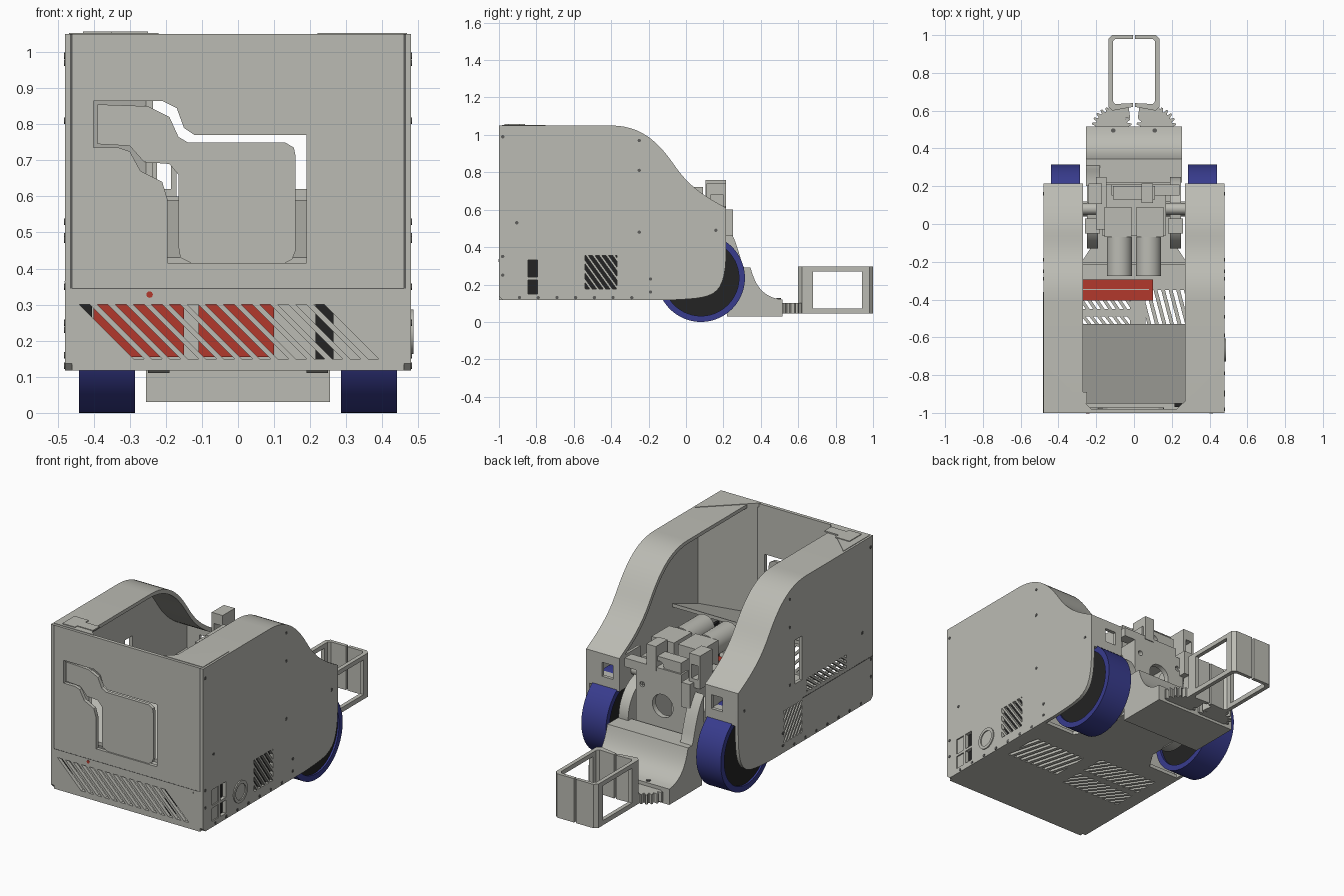
import bpy, bmesh, math
from mathutils import Vector
from mathutils.geometry import interpolate_bezier


def material(name, rgb):
    m = bpy.data.materials.new(name)
    m.diffuse_color = (*rgb, 1)
    return m


GREY = material("warm grey", (0.50, 0.50, 0.455))
BLUE = material("tire blue", (0.04, 0.045, 0.27))
BLACK = material("black", (0.017, 0.017, 0.017))
RED = material("battery red", (0.45, 0.04, 0.025))
DARK = material("seam grey", (0.11, 0.11, 0.105))

# maps a 2D profile (u, v) and a depth w to space
PLACE = {'x': lambda u, v, w: (w, u, v), 'y': lambda u, v, w: (u, w, v), 'z': lambda u, v, w: (u, v, w)}


def prism(name, polys, axis, a, b, mat=GREY):
    """Extrude one or several outlines along an axis from a to b."""
    if not isinstance(polys[0][0], (tuple, list, Vector)):
        polys = [polys]
    bm = bmesh.new()
    for pts in polys:
        lo = [bm.verts.new(PLACE[axis](p[0], p[1], a)) for p in pts]
        hi = [bm.verts.new(PLACE[axis](p[0], p[1], b)) for p in pts]
        bm.faces.new(lo)
        bm.faces.new(hi[::-1])
        for i in range(len(pts)):
            j = (i + 1) % len(pts)
            bm.faces.new((lo[j], lo[i], hi[i], hi[j]))
    bmesh.ops.recalc_face_normals(bm, faces=bm.faces[:])
    me = bpy.data.meshes.new(name)
    bm.to_mesh(me)
    bm.free()
    ob = bpy.data.objects.new(name, me)
    me.materials.append(mat)
    bpy.context.collection.objects.link(ob)
    return ob


def rect(u0, u1, v0, v1):
    return [(u0, v0), (u1, v0), (u1, v1), (u0, v1)]


def circle(u, v, r, n=40):
    return [(u + r * math.cos(2 * math.pi * i / n), v + r * math.sin(2 * math.pi * i / n)) for i in range(n)]


def box(name, x0, x1, y0, y1, z0, z1, mat=GREY):
    return prism(name, rect(x0, x1, y0, y1), 'z', z0, z1, mat)


def cut(ob, polys, axis, a, b):
    cutter = prism("cutter", polys, axis, a, b, ob.data.materials[0])
    mod = ob.modifiers.new("cut", 'BOOLEAN')
    mod.operation, mod.solver, mod.object = 'DIFFERENCE', 'EXACT', cutter
    dg = bpy.context.evaluated_depsgraph_get()
    me = bpy.data.meshes.new_from_object(ob.evaluated_get(dg))
    ob.modifiers.clear()
    ob.data = me
    bpy.data.objects.remove(cutter)
    return ob


def bez(p0, h0, h1, p1, n=14):
    return [(p.x, p.y) for p in interpolate_bezier(*[Vector((*p, 0)) for p in (p0, h0, h1, p1)], n)]


def slits(u0, u1, v0, v1, pitch, width, lean):
    """Slanted slots filling a rectangle, clipped at its ends."""
    out = []
    start = u0 - max(lean, 0) + 0.004
    for i in range(int((u1 - u0 + abs(lean)) / pitch) + 1):
        t = start + i * pitch
        poly = [(t + lean, v0), (t + lean + width, v0), (t + width, v1), (t, v1)]
        for s, lim in ((1, u0), (-1, -u1)):
            res = []
            for p, q in zip(poly, poly[1:] + poly[:1]):
                dp, dq = s * p[0] - lim, s * q[0] - lim
                if dp >= 0:
                    res.append(p)
                if dp * dq < 0:
                    k = dp / (dp - dq)
                    res.append((p[0] + k * (q[0] - p[0]), p[1] + k * (q[1] - p[1])))
            poly = res
            if len(poly) < 3:
                break
        if len(poly) >= 3:
            out.append(poly)
    return out


# --- side panels and curved fender tops
top = [(-1, 1.05)] + bez((-0.4, 1.05), (-0.23, 1.05), (-0.14, 0.95), (-0.06, 0.835)) \
    + bez((-0.06, 0.835), (0, 0.75), (0.06, 0.69), (0.215, 0.61))[1:]
side = top + bez((0.215, 0.40), (0.215, 0.12), (0.15, 0.13), (-0.08, 0.117)) + [(-0.98, 0.117), (-1, 0.137)]
strip = top + [(0.215, 0.42), (0.195, 0.42), (0.195, 0.60)] + [(y - 0.012, z - 0.02) for y, z in top[-2:0:-1]] + [(-1, 1.03)]
for s, tag in ((1, "right"), (-1, "left")):
    panel = prism(tag + "_side_panel", side, 'x', s * 0.46, s * 0.48)
    if s > 0:
        vent = slits(-0.54, -0.37, 0.175, 0.355, 0.036, 0.022, 0.13)
        ports = [rect(-0.92, -0.86, 0.24, 0.33), rect(-0.92, -0.86, 0.15, 0.225),
                 rect(-0.845, -0.795, 0.24, 0.33), rect(-0.845, -0.795, 0.15, 0.225)]
        cut(panel, vent + ports, 'x', 0.4, 0.6)
        prism("port_insert", ports[:2], 'x', 0.455, 0.473)
        prism("port_back", rect(-0.93, -0.785, 0.14, 0.34), 'x', 0.44, 0.455, BLACK)
        prism("vent_back", rect(-0.55, -0.36, 0.165, 0.365), 'x', 0.44, 0.459, BLACK)
        ring = prism("round_port", circle(-0.667, 0.225, 0.062), 'x', 0.47, 0.486)
        cut(ring, circle(-0.667, 0.225, 0.045), 'x', 0.478, 0.5)
    else:
        holes = slits(-0.36, -0.2, 0.17, 0.355, 0.03, 0.016, 0.13)
        holes += slits(-0.76, -0.4, 0.385, 0.46, 0.04, 0.02, -0.1) + [rect(-0.36, -0.295, 0.47, 0.72)]
        cut(panel, holes, 'x', -0.6, -0.4)
        prism("left_seam", rect(-1, -0.36, 0.362, 0.366), 'x', -0.481, -0.479, DARK)
    screws = [(-0.98, 0.99), (-0.25, 0.97), (-0.25, 0.81), (-0.25, 0.48), (0.16, 0.49), (-0.905, 0.53),
              (-0.19, 0.23), (-0.19, 0.16), (-0.98, 0.35), (-0.98, 0.25)] + [(-0.89 + 0.1 * i, 0.13) for i in range(7)]
    prism(tag + "_screws", [circle(y, z, 0.009, 12) for y, z in screws], 'x', s * 0.479, s * 0.482, DARK)
    fender = prism(tag + "_fender_top", strip, 'x', s * 0.27, s * 0.46)
    cut(fender, rect(*sorted((s * 0.31, s * 0.38)), 0.48, 0.56), 'y', 0.15, 0.3)
    prism(tag + "_fender_inner_wall", rect(0.02, 0.195, 0.42, 0.61), 'x', s * 0.272, s * 0.287)
    box(tag + "_fender_pocket", s * 0.287, s * 0.46, 0.1, 0.195, 0.45, 0.465)
    # corner bracing
    prism(tag + "_corner_plate", [(s * 0.468, -0.985), (s * 0.468, -0.75), (s * 0.22, -0.985)], 'z', 1.03, 1.053)
    prism(tag + "_corner_wall", [(s * 0.46, -0.78), (s * 0.46, -0.765), (s * 0.235, -0.98), (s * 0.255, -0.98)], 'z', 0.44, 1.03)
    prism(tag + "_front_seam", rect(s * 0.462 - 0.003, s * 0.462 + 0.003, 0.345, 1.05), 'y', -1.001, -0.999, DARK)
    # wheels
    tire = prism(tag + "_tire", circle(0.08, 0.235, 0.235, 72), 'x', s * 0.285, s * 0.44, BLUE)
    cut(tire, circle(0.08, 0.235, 0.203, 72), 'x', s * 0.2, s * 0.5)
    prism(tag + "_wheel_hub", circle(0.08, 0.235, 0.204, 72), 'x', s * 0.30, s * 0.43, BLACK)
    prism(tag + "_axle", circle(0.08, 0.235, 0.04, 24), 'x', s * 0.17, s * 0.31)
prism("latch", [(-0.43, -0.97), (-0.35, -0.97), (-0.35, -0.95), (-0.25, -0.95), (-0.25, -0.89), (-0.34, -0.89),
                (-0.34, -0.86), (-0.43, -0.86)], 'z', 1.05, 1.057)

# --- front wall with shaped opening and slanted grille
front = box("front_wall", -0.46, 0.46, -1, -0.98, 0.117, 1.05)
opening = [(-0.4, 0.865), (-0.21, 0.865), (-0.17, 0.845), (-0.15, 0.79), (-0.12, 0.77), (0.19, 0.77), (0.19, 0.415),
           (-0.195, 0.415), (-0.195, 0.59), (-0.21, 0.64), (-0.27, 0.67), (-0.30, 0.725), (-0.33, 0.735), (-0.4, 0.735)]
grille = [[(x + 0.15, 0.15), (x + 0.18, 0.15), (x + 0.03, 0.3), (x, 0.3)] for x in [-0.44 + 0.05 * i for i in range(14)]]
cut(front, [opening] + grille, 'y', -1.1, -0.9)
door = [(-0.39, 0.855), (-0.25, 0.85), (-0.19, 0.82), (-0.165, 0.765), (-0.14, 0.75), (0.13, 0.75), (0.155, 0.735),
        (0.16, 0.71), (0.16, 0.45), (0.15, 0.425), (0.13, 0.415), (-0.13, 0.415), (-0.16, 0.43), (-0.165, 0.46),
        (-0.165, 0.66), (-0.19, 0.69), (-0.26, 0.695), (-0.3, 0.74), (-0.39, 0.745)]
prism("front_door", door, 'y', -0.992, -0.972)
prism("front_lower_seam", rect(-0.46, 0.46, 0.343, 0.346), 'y', -1.001, -0.999, DARK)
prism("status_light", circle(-0.245, 0.328, 0.009, 16), 'y', -1.002, -0.999, RED)
prism("front_screw", circle(0.41, 0.328, 0.009, 16), 'y', -1.002, -0.999)
for x in (-0.43, 0.24):
    box("grille_shadow_block", x - 0.025, x + 0.025, -0.97, -0.93, 0.14, 0.31, BLACK)

# --- floor, sloped tray and bulkhead
floor = prism("floor", [(-0.46, -0.98), (0.46, -0.98), (0.46, -0.19), (0.27, -0.19), (0.2, -0.08), (0.2, 0.22),
                        (-0.2, 0.22), (-0.2, -0.08), (-0.27, -0.19), (-0.46, -0.19)], 'z', 0.117, 0.137)
cut(floor, slits(-0.40, -0.02, -0.45, -0.3, 0.04, 0.02, 0.1) + slits(-0.40, -0.02, -0.62, -0.49, 0.04, 0.02, 0.1)
    + slits(0.06, 0.40, -0.58, -0.35, 0.04, 0.02, 0.06), 'z', 0, 0.3)
prism("sloped_tray", [(-0.95, 0.41), (-0.53, 0.57), (-0.53, 0.59), (-0.95, 0.43)], 'x', -0.455, 0.455)
box("bulkhead", -0.455, 0.455, -0.215, -0.2, 0.13, 0.36)

# --- batteries
for i, (a, b) in enumerate(((-0.40, -0.15), (-0.11, 0.1))):
    box("battery_%d" % i, a, b, -0.405, -0.295, 0.155, 0.40, RED)
box("battery_cover", -0.40, 0.1, -0.405, -0.295, 0.40, 0.44, RED)
box("battery_strap", -0.38, 0.08, -0.35, -0.343, 0.439, 0.445)

# --- central lift tower with two motors
for s in (-1, 1):
    prism("lift_motor", circle(s * 0.077, 0.66, 0.067, 32), 'y', -0.275, -0.07)
    box("tower_upright", s * 0.17, s * 0.135, -0.06, 0.2, 0.137, 0.56)
    box("motor_mount", s * 0.012, s * 0.155, -0.07, 0.09, 0.56, 0.72)
    box("side_bearing_block", s * 0.18, s * 0.26, -0.05, 0.03, 0.42, 0.56)
    prism("cross_shaft", circle(0.08, 0.5, 0.03, 20), 'x', s * 0.13, s * 0.28)
    prism("lift_cheek", circle(0.06, 0.30, 0.19, 48), 'x', s * 0.19, s * 0.25)
face = box("tower_face", -0.17, 0.17, 0.18, 0.21, 0.28, 0.55)
cut(face, [circle(0, 0.41, 0.065), circle(-0.13, 0.5, 0.015, 16), circle(0.13, 0.5, 0.015, 16)], 'y', 0.1, 0.3)
box("tower_top", -0.17, 0.17, -0.06, 0.21, 0.55, 0.57)
cap = box("tower_cap", -0.11, 0.11, 0.13, 0.2, 0.57, 0.68)
cut(cap, circle(0.03, 0.625, 0.03, 24), 'y', 0, 0.3)
box("cap_beam", -0.12, 0.24, 0.15, 0.21, 0.57, 0.62)
box("tower_post_right", 0.04, 0.1, 0.11, 0.215, 0.6, 0.74)
box("lift_arm", -0.2, -0.145, -0.03, 0.25, 0.46, 0.60)
post = box("tower_post_left", -0.24, -0.17, 0.105, 0.215, 0.57, 0.76)
cut(post, rect(-0.225, -0.185, 0.62, 0.7), 'y', 0, 0.3)

# --- gripper base with swept rear
base = [(0.22, 0.03), (0.515, 0.03), (0.515, 0.12)] \
    + bez((0.48, 0.125), (0.40, 0.15), (0.37, 0.20), (0.345, 0.29)) + [(0.22, 0.29)]
prism("gripper_base", base, 'x', -0.255, 0.255)
prism("base_hood", [(0.2, 0.29), (0.31, 0.29)] + bez((0.30, 0.31), (0.27, 0.42), (0.25, 0.48), (0.2, 0.54), 10),
      'x', -0.255, -0.18)
prism("base_screws", [circle(x, 0.495, 0.012, 14) for x in (-0.11, 0.11)], 'z', 0.12, 0.127, DARK)

# --- gripper fingers and gears
for s in (-1, 1):
    gear = []
    for i in range(22):
        for k, r in ((0, 0.085), (0.3, 0.105), (0.6, 0.105), (0.8, 0.085)):
            t = 2 * math.pi * (i + k) / 22
            gear.append((s * 0.118 + r * math.cos(t), 0.515 + r * math.sin(t)))
    prism("finger_gear", gear, 'z', 0.045, 0.1)
    prism("finger_link", [(s * 0.02, 0.56), (s * 0.15, 0.56), (s * 0.13, 0.63), (s * 0.03, 0.63)], 'z', 0.045, 0.1)
    outline = [(0.006, 1), (0.115, 1), (0.135, 0.98), (0.135, 0.62), (0.115, 0.6), (0.006, 0.62), (0.006, 0.64),
               (0.1, 0.635), (0.112, 0.65), (0.112, 0.965), (0.1, 0.98), (0.006, 0.98)]
    finger = prism("gripper_finger", [(s * x, y) for x, y in outline], 'z', 0.045, 0.295)
    cut(finger, rect(0.68, 0.94, 0.072, 0.27), 'x', s * 0.09, s * 0.2)

# --- smooth curved faces, keep hard edges
bpy.ops.object.select_all(action='SELECT')
bpy.context.view_layer.objects.active = front
bpy.ops.object.shade_smooth_by_angle(angle=math.radians(28))
